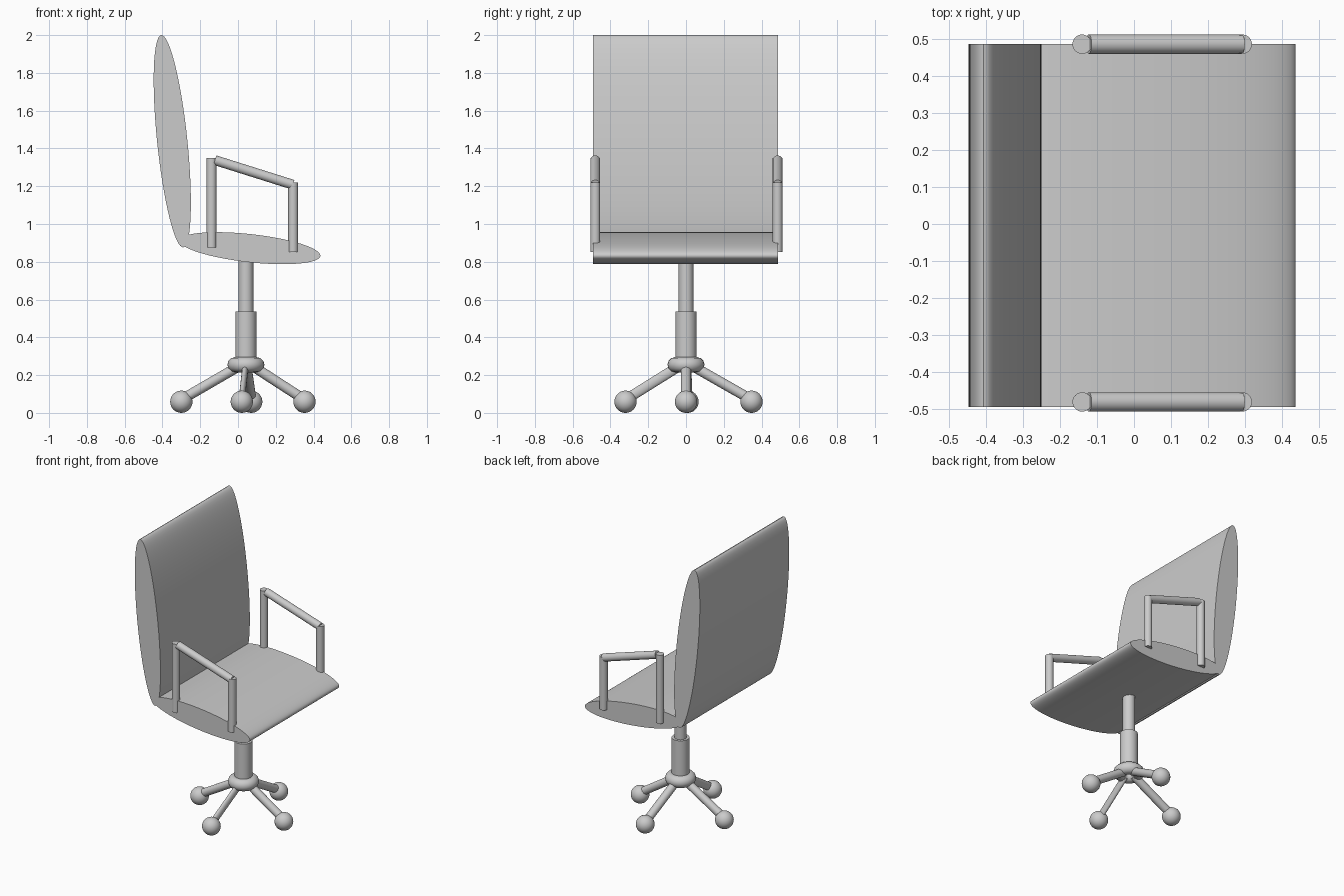
import bpy
from math import radians
from mathutils import Vector

if "Cube" in bpy.data.objects:
    bpy.data.objects.remove(bpy.data.objects["Cube"])

CX = 0.042  # pedestal axis


def finish(name, angle=30):
    ob = bpy.context.object
    ob.name = name
    bpy.ops.object.transform_apply(location=False, rotation=True, scale=True)
    bpy.ops.object.shade_smooth_by_angle(angle=radians(angle))
    return ob


def cushion(name, x, z, half_x, half_z, tilt):
    """Elliptical slab extruded along y, tilted about y."""
    bpy.ops.mesh.primitive_cylinder_add(
        vertices=64, radius=1, depth=0.979, location=(x, -0.0035, z),
        rotation=(radians(90), radians(tilt), 0))
    bpy.context.object.scale = (half_x, half_z, 1)
    return finish(name)


def rod(name, a, b, r, flat=1.0):
    """Cylinder from a to b; flat squeezes it sideways."""
    a, b = Vector(a), Vector(b)
    d = b - a
    bpy.ops.mesh.primitive_cylinder_add(
        vertices=32, radius=r, depth=d.length, location=(a + b) / 2,
        rotation=d.to_track_quat('Z', 'Y').to_euler())
    bpy.context.object.scale = (flat, 1, 1)
    return finish(name)


# Seat and backrest
cushion("seat", 0.0635, 0.872, 0.375, 0.0745, 6.3)
cushion("backrest", -0.348, 1.438, 0.08, 0.565, -5.9)

# Armrests
for side, y in (("left", 0.485), ("right", -0.48)):
    rod(f"{side}_arm_rear_post", (-0.14, y, 0.875), (-0.14, y, 1.35), 0.026)
    rod(f"{side}_arm_front_post", (0.292, y, 0.853), (0.292, y, 1.22), 0.026)
    rod(f"{side}_arm_rail", (-0.122, y, 1.338), (0.291, y, 1.208), 0.026)

# Pedestal column and hub ring
rod("upper_column", (CX, 0, 0.50), (CX, 0, 0.83), 0.039)
rod("lower_column", (CX, 0, 0.25), (CX, 0, 0.537), 0.056)
bpy.ops.mesh.primitive_torus_add(
    location=(CX, 0, 0.255), major_radius=0.058, minor_radius=0.04,
    major_segments=32, minor_segments=12)
finish("hub_ring", 40)

# Splayed legs with ball feet; the one on -y is flattened
feet = (("front", 0.352, 0.0, 1), ("rear", -0.30, 0.008, 1),
        ("right", 0.02, -0.32, 0.6), ("left", 0.07, 0.347, 1))
for name, x, y, flat in feet:
    out = Vector((x - CX, y, 0)).normalized() * 0.04
    rod(f"{name}_leg", (CX + out.x, out.y, 0.245), (x, y, 0.07), 0.027, flat)
    bpy.ops.mesh.primitive_uv_sphere_add(
        segments=32, ring_count=16, radius=0.059, location=(x, y, 0.059))
    finish(f"{name}_ball_foot")
